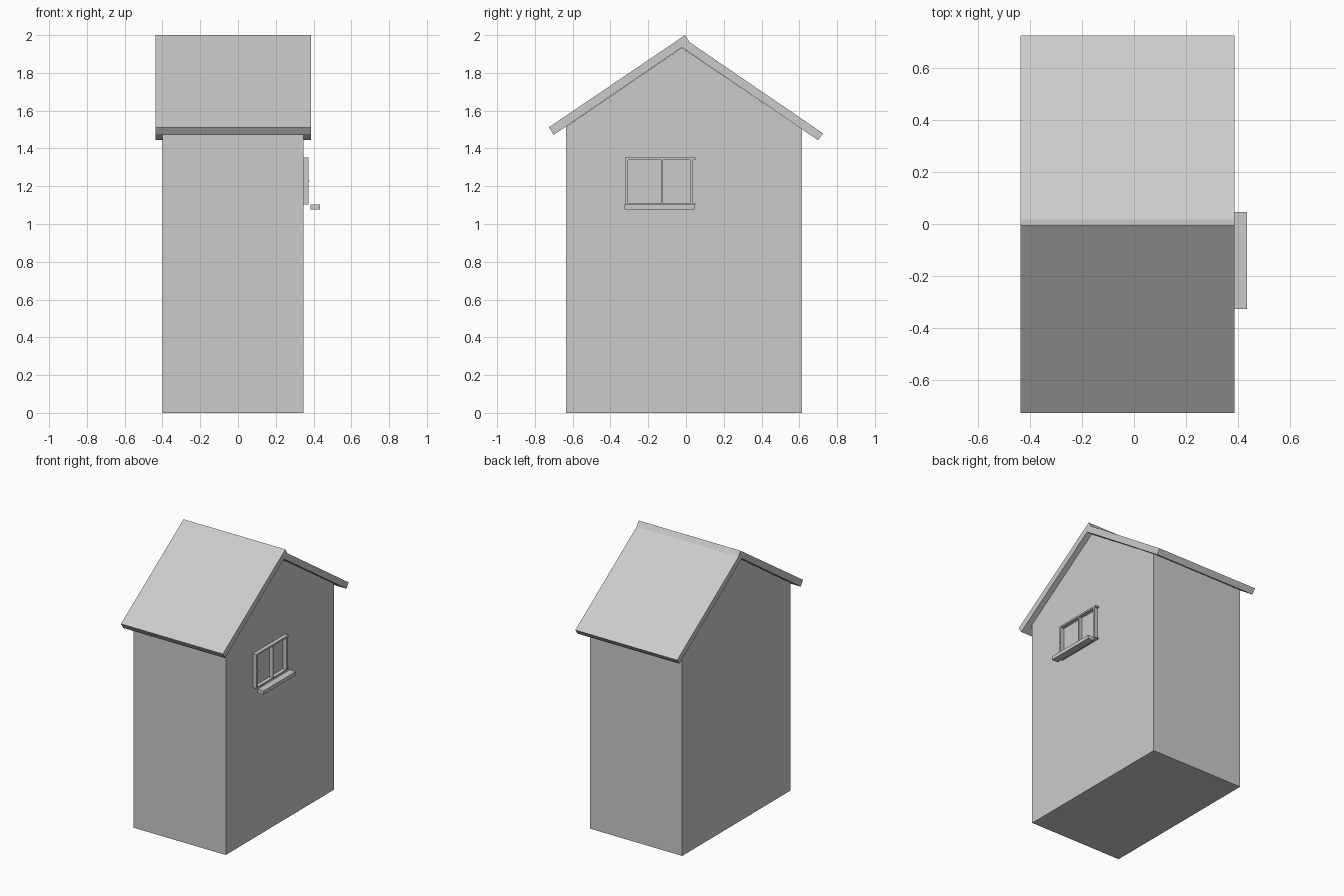
import bpy

if "Cube" in bpy.data.objects:
    bpy.data.objects.remove(bpy.data.objects["Cube"])


def prism(name, profile, x0, x1):
    """Extrude a closed (y, z) profile from x0 to x1."""
    n = len(profile)
    verts = [(x, y, z) for x in (x0, x1) for y, z in profile]
    faces = [tuple(reversed(range(n))), tuple(range(n, 2 * n))]
    faces += [(i, (i + 1) % n, n + (i + 1) % n, n + i) for i in range(n)]
    mesh = bpy.data.meshes.new(name)
    mesh.from_pydata(verts, [], faces)
    ob = bpy.data.objects.new(name, mesh)
    bpy.context.collection.objects.link(ob)
    return ob


def box(name, x, y, z):
    """Axis-aligned box from (min, max) pairs."""
    return prism(name, [(y[0], z[0]), (y[1], z[0]), (y[1], z[1]), (y[0], z[1])], *x)


# House body with gable ends
prism("house_body", [(-0.635, 0), (0.615, 0), (0.615, 1.502),
                     (-0.022, 1.934), (-0.635, 1.515)], -0.40, 0.346)

# Roof slabs: the front one overlaps the back one at the ridge
prism("roof_front", [(-0.70, 1.472), (0.018, 1.963), (-0.005, 2.0),
                     (-0.726, 1.512)], -0.436, 0.386)
prism("roof_back", [(-0.022, 1.936), (0.699, 1.444), (0.725, 1.48),
                    (0.018, 1.963)], -0.436, 0.386)

# Window frame bars
depth = (0.346, 0.374)
for name, y, z in [
    ("window_jamb_left", (-0.323, -0.308), (1.102, 1.351)),
    ("window_jamb_right", (0.023, 0.037), (1.102, 1.351)),
    ("window_mullion", (-0.131, -0.122), (1.102, 1.351)),
    ("window_head", (-0.323, 0.050), (1.339, 1.351)),
    ("window_bottom_rail", (-0.323, 0.050), (1.102, 1.108)),
]:
    box(name, depth, y, z)

# Small window handle
box("window_handle", (0.374, 0.379), (-0.318, -0.306), (1.222, 1.230))

# Projecting sill
box("window_sill", (0.385, 0.434), (-0.326, 0.046), (1.076, 1.102))
